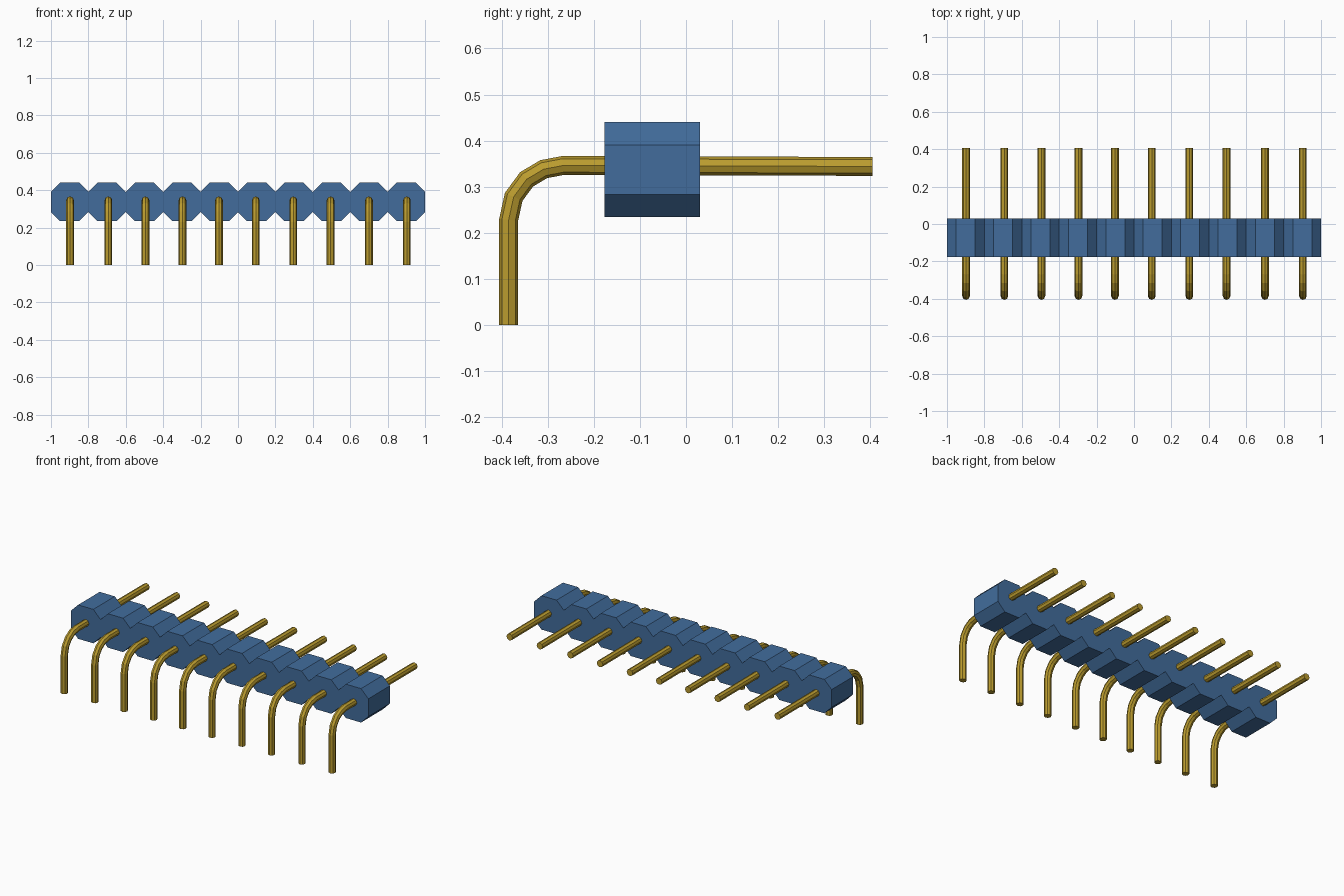
import bpy, bmesh, math
from mathutils import Vector

cube = bpy.data.objects.get("Cube")
if cube:
    bpy.data.objects.remove(cube, do_unlink=True)


def material(name, rgb):
    m = bpy.data.materials.new(name)
    m.use_nodes = True
    m.diffuse_color = (*rgb, 1)
    m.node_tree.nodes["Principled BSDF"].inputs["Base Color"].default_value = (*rgb, 1)
    return m


def finish(bm, name, mat):
    bmesh.ops.recalc_face_normals(bm, faces=bm.faces[:])
    mesh = bpy.data.meshes.new(name)
    bm.to_mesh(mesh)
    bm.free()
    mesh.materials.append(mat)
    obj = bpy.data.objects.new(name, mesh)
    bpy.context.collection.objects.link(obj)
    return obj


blue = material("blue plastic", (0.054, 0.152, 0.335))
gold = material("gold metal", (0.50, 0.335, 0.028))

# Housing: ten joined chamfered cells, extruded front to back
COUNT, PITCH, CHAMFER = 10, 0.2, 0.049
Y0, Y1, Z0, Z1 = -0.177, 0.030, 0.234, 0.440
bm = bmesh.new()
for i in range(COUNT):
    xa = -1 + i * PITCH
    xb = xa + PITCH
    outline = [(xa, Z0 + CHAMFER), (xa + CHAMFER, Z0), (xb - CHAMFER, Z0), (xb, Z0 + CHAMFER),
               (xb, Z1 - CHAMFER), (xb - CHAMFER, Z1), (xa + CHAMFER, Z1), (xa, Z1 - CHAMFER)]
    front = [bm.verts.new((x, Y0, z)) for x, z in outline]
    back = [bm.verts.new((x, Y1, z)) for x, z in outline]
    bm.faces.new(front)
    bm.faces.new(back)
    for k in range(8):
        # Skip the walls shared by neighbouring cells
        if (k == 7 and i > 0) or (k == 3 and i < COUNT - 1):
            continue
        n = (k + 1) % 8
        bm.faces.new((front[k], front[n], back[n], back[k]))
bmesh.ops.remove_doubles(bm, verts=bm.verts[:], dist=0.0001)
finish(bm, "housing", blue)

# Pins: an eight-sided bar swept along a bent path with mitred joints
RADIUS, SIDES = 0.0205, 8
path = [Vector((0, y, z)) for y, z in [
    (-0.385, 0.0), (-0.385, 0.228), (-0.374, 0.278), (-0.346, 0.316),
    (-0.309, 0.338), (-0.267, 0.346), (0.405, 0.344)]]
bm = bmesh.new()
rings = []
for i, p in enumerate(path):
    d_in = (p - path[max(i - 1, 0)]).normalized()
    d_out = (path[min(i + 1, len(path) - 1)] - p).normalized()
    along = (d_in + d_out).normalized()
    stretch = 1 / along.dot(d_out if i < len(path) - 1 else d_in)
    across = Vector((1, 0, 0))
    outward = across.cross(along) * stretch
    rings.append([bm.verts.new(p + RADIUS * (across * math.cos(a) + outward * math.sin(a)))
                  for a in (2 * math.pi * k / SIDES for k in range(SIDES))])
for r0, r1 in zip(rings, rings[1:]):
    for k in range(SIDES):
        n = (k + 1) % SIDES
        bm.faces.new((r0[k], r0[n], r1[n], r1[k]))
bm.faces.new(rings[0])
bm.faces.new(rings[-1])
pin = finish(bm, "pin_1", gold)

# Repeat the pin along the row
pin_x = [-0.898, -0.693, -0.495, -0.297, -0.102, 0.095, 0.296, 0.495, 0.700, 0.903]
pin.location.x = pin_x[0]
for i, x in enumerate(pin_x[1:], start=2):
    copy = bpy.data.objects.new(f"pin_{i}", pin.data)
    copy.location.x = x
    bpy.context.collection.objects.link(copy)
